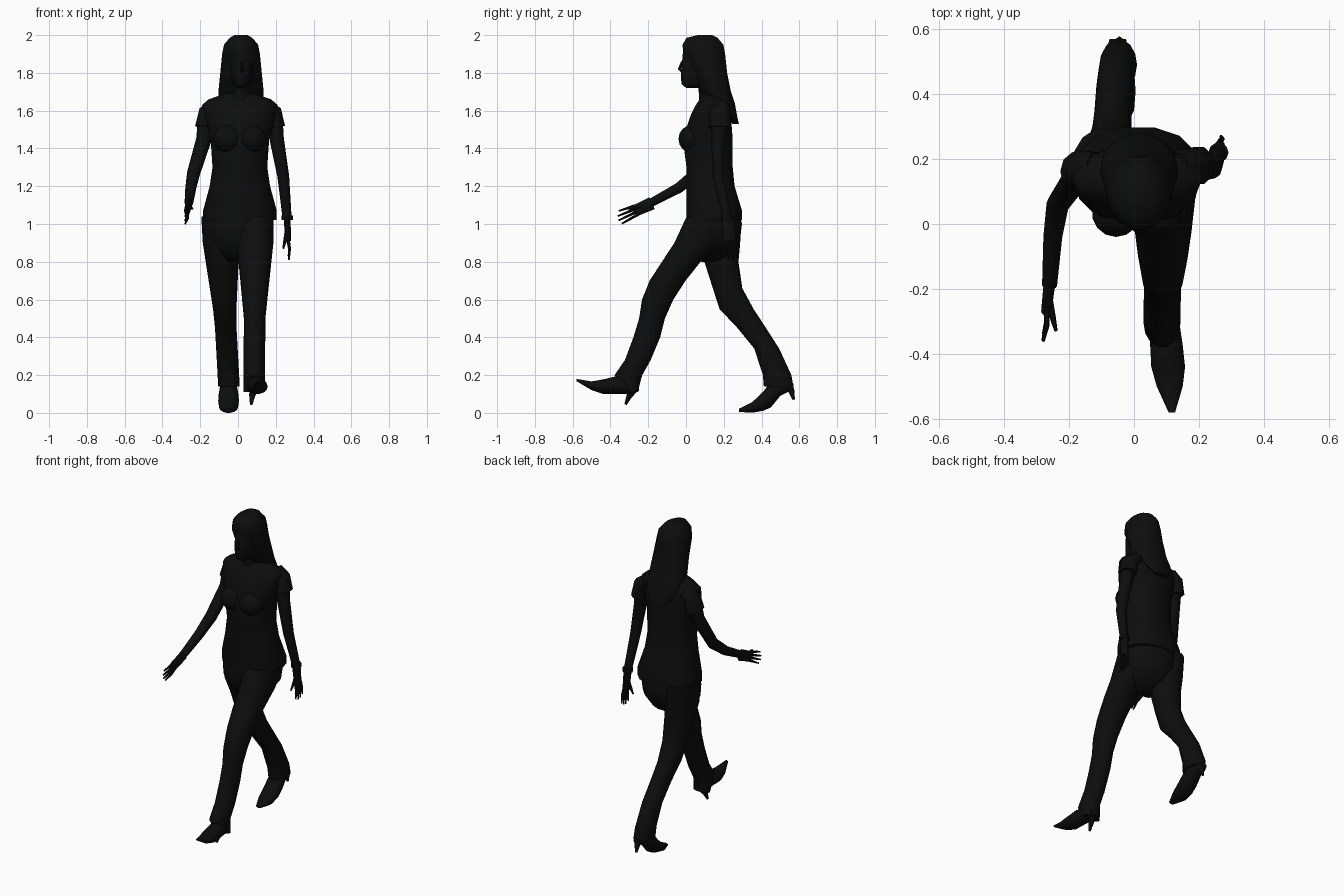
import bpy
import bmesh
import math
from mathutils import Vector

default_cube = bpy.data.objects.get("Cube")
if default_cube:
    bpy.data.objects.remove(default_cube, do_unlink=True)

black = bpy.data.materials.new("soft_black")
black.use_nodes = True
black.diffuse_color = (0.004, 0.004, 0.004, 1)
black.node_tree.nodes["Principled BSDF"].inputs["Base Color"].default_value = black.diffuse_color


def finish(name, bm):
    """Turn a bmesh into a smooth shaded object."""
    bmesh.ops.recalc_face_normals(bm, faces=bm.faces)
    mesh = bpy.data.meshes.new(name)
    bm.to_mesh(mesh)
    bm.free()
    mesh.materials.append(black)
    part = bpy.data.objects.new(name, mesh)
    bpy.context.collection.objects.link(part)
    bpy.ops.object.select_all(action='DESELECT')
    part.select_set(True)
    bpy.context.view_layer.objects.active = part
    bpy.ops.object.shade_smooth_by_angle(angle=math.radians(50))


def skin(name, rings):
    """Bridge a series of point rings and cap both ends."""
    bm = bmesh.new()
    loops = [[bm.verts.new(point) for point in ring] for ring in rings]
    for low, high in zip(loops, loops[1:]):
        for i in range(len(low)):
            j = (i + 1) % len(low)
            bm.faces.new((low[i], low[j], high[j], high[i]))
    bm.faces.new(loops[0])
    bm.faces.new(loops[-1])
    finish(name, bm)


def circle(sides):
    """Cosine and sine pairs around a full turn."""
    angles = [math.tau * i / sides for i in range(sides)]
    return [(math.cos(angle), math.sin(angle)) for angle in angles]


def bulge(value, power):
    return math.copysign(abs(value) ** power, value)


def loft(name, sections, centre, lean=0, upright=True, power=1):
    """Stack ovals, each given as station, half width, near edge and far edge.

    Upright stations are heights with edges in y; otherwise the stations run
    along y with edges in z. The middle line leans sideways with the station.
    """
    rings = []
    for station, half, near, far in sections:
        ring = []
        for c, s in circle(sides=14):
            x = centre + lean * station + half * bulge(c, power)
            edge = (near + far + (far - near) * bulge(s, power)) / 2
            ring.append((x, edge, station) if upright else (x, station, edge))
        rings.append(ring)
    skin(name, rings)


def tube(name, path, start, end, flat=1, sides=10):
    """Sweep a tapering round section along a path; flat scales its depth."""
    points = [Vector(point) for point in path]
    last = len(points) - 1
    rings = []
    for k, point in enumerate(points):
        tangent = (points[min(k + 1, last)] - points[max(k - 1, 0)]).normalized()
        across = Vector((1, 0, 0))
        across = (across - tangent * across.dot(tangent)).normalized()
        depth = tangent.cross(across) * flat
        radius = start + (end - start) * k / last
        rings.append([point + radius * (across * c + depth * s) for c, s in circle(sides)])
    skin(name, rings)


def ball(name, centre, radius):
    bm = bmesh.new()
    bmesh.ops.create_uvsphere(bm, u_segments=14, v_segments=8, radius=radius)
    bmesh.ops.translate(bm, vec=centre, verts=bm.verts)
    finish(name, bm)


def hand(side, wrist, knuckles, spread, thumb_tip):
    """Flat palm, four fanned fingers and a thumb."""
    wrist, knuckles, spread, thumb_tip = map(Vector, (wrist, knuckles, spread, thumb_tip))
    middle = wrist.lerp(knuckles, .5)
    reach = (knuckles - wrist).normalized() * .1
    tube(side + "_palm", [wrist, middle, knuckles], .018, .016, flat=2)
    for finger, length in zip(("index", "middle", "ring", "little"), (.9, 1, .95, .8)):
        offset = spread * (("index", "middle", "ring", "little").index(finger) - 1.5)
        tip = knuckles + reach * length + offset * 1.4
        base = knuckles + offset - reach * .1
        bend = base.lerp(tip, .5) + Vector((.006, 0, 0))
        tube(f"{side}_{finger}_finger", [base, bend, tip], .01, .005, sides=6)
    tube(side + "_thumb", [middle, middle.lerp(thumb_tip, .6), thumb_tip], .014, .005, sides=6)


def leg_width(height):
    """Trouser legs are straight below the knee and widen to the hip."""
    return .057 + .04 * min(max((height - .5) / .4, 0), 1)


def trouser_leg(side, outline, centre, lean):
    sections = [(height, leg_width(height), front, back) for height, front, back in outline]
    loft(side + "_trouser_leg", sections, centre, lean)


# Blouse with a flared hem
loft("blouse", [
    (1.02, .195, 0, .3), (1.07, .195, 0, .3), (1.2, .16, 0, .26), (1.3, .145, 0, .25),
    (1.45, .155, -.02, .25), (1.57, .19, .02, .24), (1.63, .2, .05, .23),
    (1.66, .165, .07, .21), (1.69, .08, .08, .2)], centre=.01, power=.85)
for side, x in (("right", -.055), ("left", .075)):
    ball(side + "_bust", (x, .035, 1.45), .075)

# Neck, head and face
loft("neck", [(1.64, .065, .07, .2), (1.78, .055, .06, .17)], centre=.015)
loft("head", [
    (1.72, .025, 0, .08), (1.74, .045, -.025, .13), (1.78, .06, -.03, .16),
    (1.9, .07, -.02, .18), (1.95, .06, 0, .17)], centre=.02)
tube("nose", [(.02, -.02, 1.86), (.02, -.035, 1.82), (.02, -.02, 1.81)], .007, .012, sides=6)
tube("lips", [(0, -.025, 1.78), (.04, -.025, 1.78)], .006, .006, sides=6)

# Long hair with a fringe, tapering down the back
loft("hair", [
    (2, .035, .06, .14), (1.985, .06, 0, .17), (1.95, .09, -.02, .2), (1.9, .1, -.02, .21),
    (1.8, .11, .035, .22), (1.7, .12, .07, .24), (1.64, .115, .14, .26),
    (1.58, .09, .21, .27), (1.53, .045, .245, .28)], centre=.016)

# Right arm swinging forward
tube("right_sleeve", [(-.12, .17, 1.62), (-.16, .17, 1.59), (-.175, .16, 1.51)],
     .045, .053, flat=1.2)
tube("right_arm", [(-.165, .165, 1.58), (-.18, .14, 1.45), (-.235, .06, 1.27),
                   (-.25, -.04, 1.19), (-.26, -.19, 1.11)], .047, .023)
hand("right", (-.26, -.18, 1.11), (-.27, -.27, 1.07), (0, -.006, .015), (-.24, -.33, 1.08))

# Left arm hanging back, with a bracelet
tube("left_sleeve", [(.14, .18, 1.62), (.185, .18, 1.59), (.2, .18, 1.51)], .045, .05, flat=1.2)
tube("left_arm", [(.19, .18, 1.58), (.205, .17, 1.45), (.24, .17, 1.25),
                  (.26, .22, 1.03)], .045, .024)
tube("left_bracelet", [(.26, .22, 1.045), (.26, .22, 1.02)], .031, .031)
hand("left", (.26, .22, 1.04), (.265, .23, .91), (0, .016, 0), (.24, .195, .87))

# Trousers in mid stride
loft("trouser_seat", [
    (1.1, .17, .02, .28), (1, .187, 0, .3), (.92, .178, 0, .29),
    (.85, .12, .03, .25), (.8, .055, .08, .16)], centre=0)
trouser_leg("left", [
    (1.04, 0, .27), (.9, -.065, .2), (.8, -.13, .08), (.7, -.195, 0), (.6, -.235, -.065),
    (.5, -.25, -.11), (.4, -.28, -.135), (.28, -.325, -.185), (.2, -.38, -.23),
    (.11, -.31, -.255)], centre=.085, lean=.006)
trouser_leg("right", [
    (1.04, .04, .295), (.9, .05, .29), (.8, .095, .28), (.66, .14, .3), (.55, .175, .36),
    (.45, .27, .425), (.34, .36, .495), (.2, .405, .56), (.14, .41, .57)],
    centre=-.04, lean=-.055)

# Pointed shoes with thin heels
loft("left_shoe", [
    (-.25, .03, .115, .15), (-.3, .045, .1, .18), (-.37, .05, .1, .195),
    (-.44, .052, .1, .178), (-.5, .04, .12, .167), (-.58, .01, .168, .18)],
    centre=.07, lean=-.08, upright=False)
loft("right_shoe", [
    (.57, .025, .125, .155), (.5, .045, .09, .18), (.45, .052, .028, .17),
    (.41, .055, .01, .115), (.35, .05, 0, .057), (.28, .018, .005, .022)],
    centre=-.05, upright=False)
tube("left_heel", [(.085, -.275, .13), (.075, -.3, .09), (.07, -.32, .045)], .025, .007)
tube("right_heel", [(-.045, .545, .14), (-.045, .56, .11), (-.045, .57, .07)], .025, .007)
